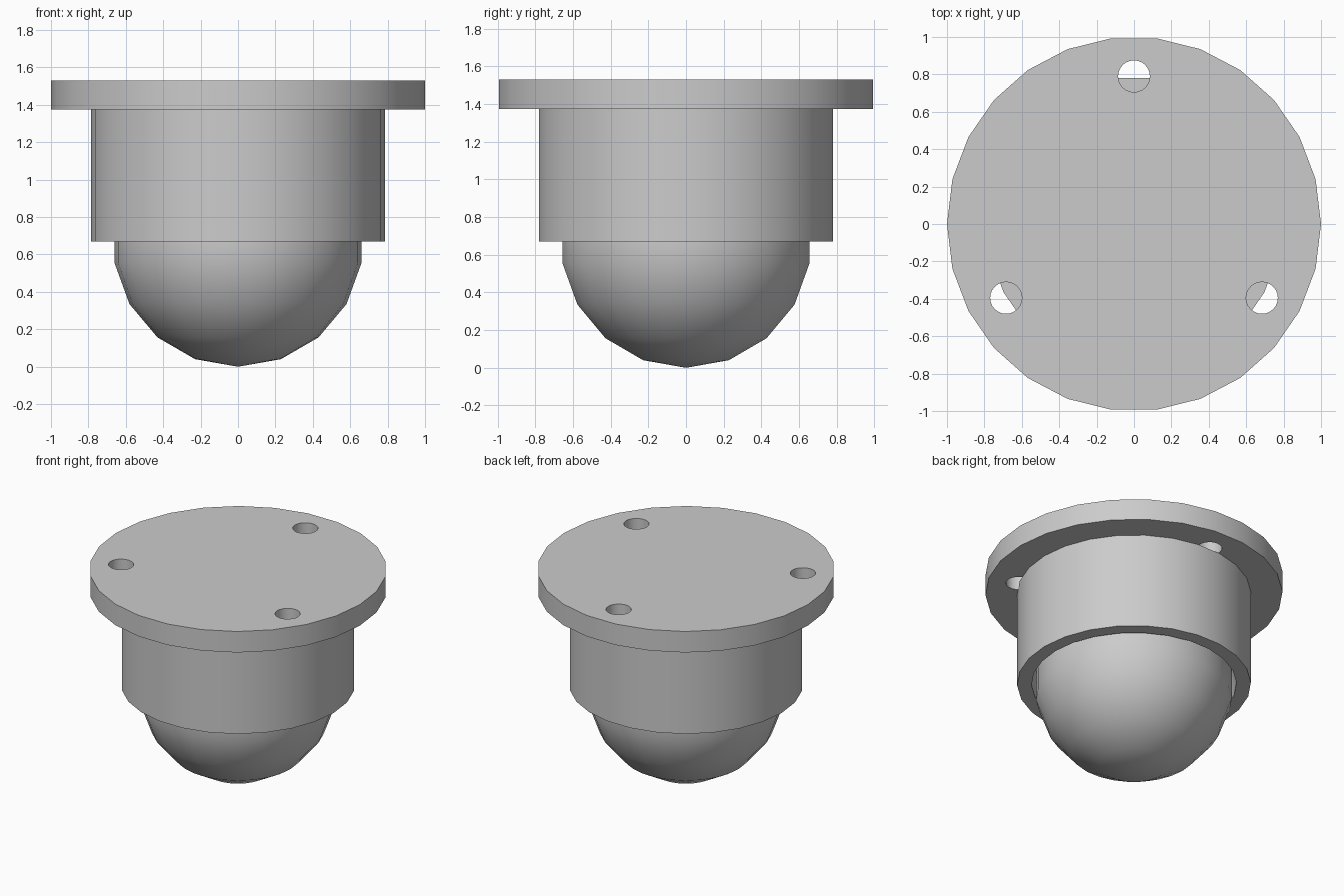
import bpy
import bmesh
import math

cube = bpy.data.objects.get("Cube")
if cube:
    bpy.data.objects.remove(cube, do_unlink=True)

SIDES = 26
BALL_R = 0.67
RIM_Z = 0.67
FLANGE_Z = 1.374
TOP_Z = 1.53

metal = bpy.data.materials.new("light grey metal")
metal.use_nodes = True
grey = (0.6, 0.6, 0.6, 1.0)
metal.diffuse_color = grey
metal.node_tree.nodes["Principled BSDF"].inputs["Base Color"].default_value = grey


def lathe(name, profile, sides=SIDES, centre=(0, 0)):
    """Revolve (radius, height) points around a vertical axis."""
    bm = bmesh.new()
    rings = []
    for r, z in profile:
        count = sides if r > 1e-5 else 1
        angles = [math.tau * i / sides for i in range(count)]
        rings.append([bm.verts.new((centre[0] + r * math.cos(a),
                                    centre[1] + r * math.sin(a), z)) for a in angles])
    for low, high in zip(rings, rings[1:]):
        for i in range(sides):
            j = (i + 1) % sides
            if len(low) == 1:
                bm.faces.new((low[0], high[j], high[i]))
            elif len(high) == 1:
                bm.faces.new((low[i], low[j], high[0]))
            else:
                bm.faces.new((low[i], low[j], high[j], high[i]))
    # Merge flat end fans into single caps
    bmesh.ops.dissolve_limit(bm, angle_limit=0.001, verts=bm.verts, edges=bm.edges)
    bmesh.ops.recalc_face_normals(bm, faces=bm.faces)
    mesh = bpy.data.meshes.new(name)
    bm.to_mesh(mesh)
    bm.free()
    mesh.materials.append(metal)
    obj = bpy.data.objects.new(name, mesh)
    bpy.context.collection.objects.link(obj)
    return obj


def activate(obj):
    bpy.ops.object.select_all(action="DESELECT")
    obj.select_set(True)
    bpy.context.view_layer.objects.active = obj


def disc(radius, bottom, top):
    return [(0, bottom), (radius, bottom), (radius, top), (0, top)]


# Rolling ball
ball = lathe("ball", [(BALL_R * math.sin(math.radians(a)),
                       BALL_R - BALL_R * math.cos(math.radians(a)))
                      for a in range(0, 181, 20)])

# Housing with a domed socket around the upper half of the ball
socket_r = 0.69
socket = [(socket_r * math.sin(math.radians(a)),
           RIM_Z + socket_r * math.cos(math.radians(a))) for a in range(0, 91, 10)]
housing = lathe("housing", socket + [(0.787, RIM_Z), (0.787, FLANGE_Z), (0, FLANGE_Z)])

# Mounting flange with three screw holes
flange = lathe("flange", disc(1.0, FLANGE_Z, TOP_Z))
for k in range(3):
    a = math.radians(90 + 120 * k)
    cutter = lathe("hole_cutter", disc(0.085, FLANGE_Z - 0.1, TOP_Z + 0.1), 24,
                   (0.79 * math.cos(a), 0.79 * math.sin(a)))
    cutter.hide_render = True
    mod = flange.modifiers.new("screw_hole", "BOOLEAN")
    mod.operation = "DIFFERENCE"
    mod.solver = "EXACT"
    mod.object = cutter
    activate(flange)
    bpy.ops.object.modifier_apply(modifier=mod.name)
    bpy.data.objects.remove(cutter, do_unlink=True)

for part in (ball, housing, flange):
    activate(part)
    bpy.ops.object.shade_smooth_by_angle(angle=math.radians(35))
